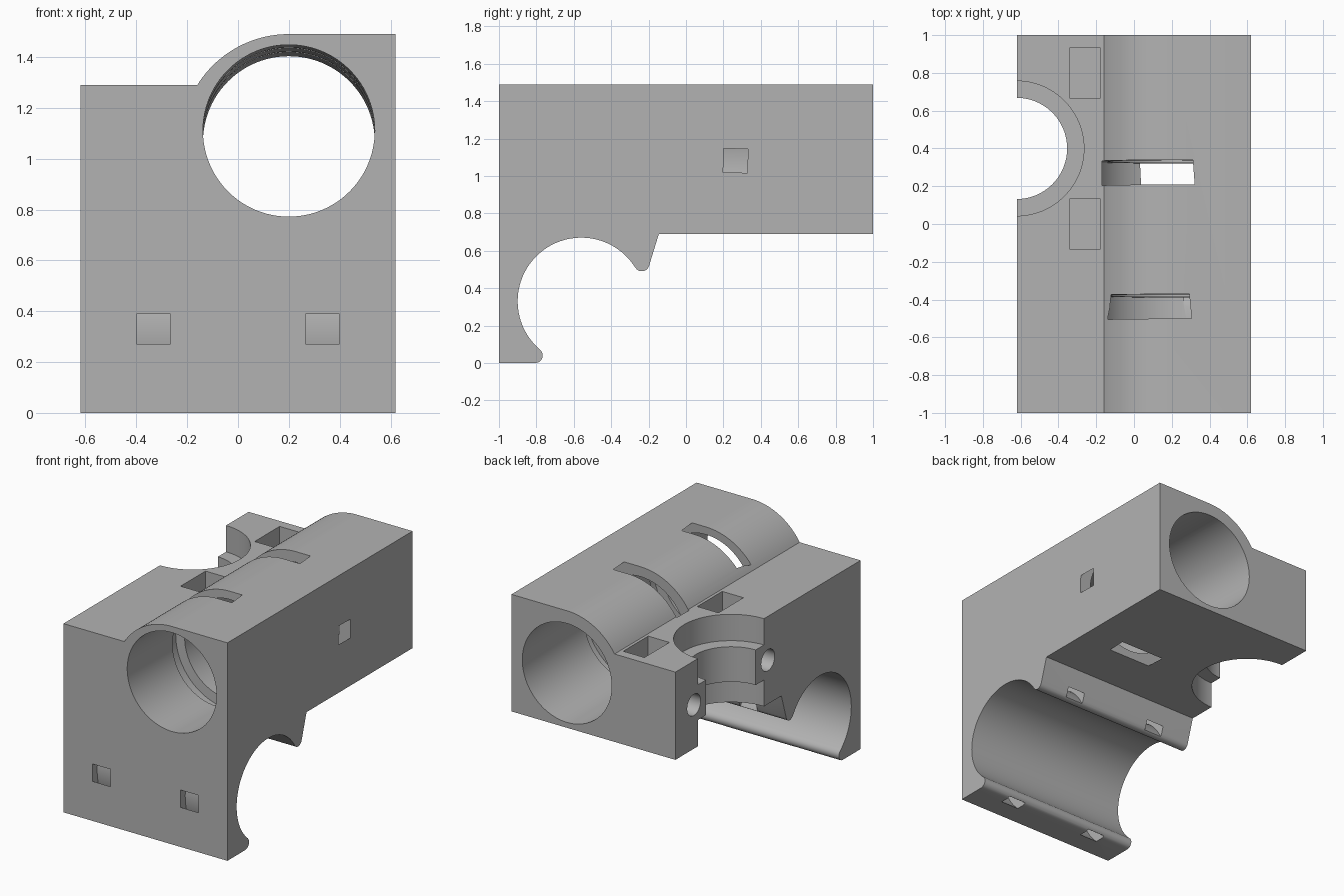
import bpy, bmesh, math
from mathutils import Matrix, Vector

if "Cube" in bpy.data.objects:
    bpy.data.objects.remove(bpy.data.objects["Cube"])

grey = bpy.data.materials.new("plain grey")
grey.use_nodes = True
colour = (0.45, 0.45, 0.45, 1)
grey.diffuse_color = colour
grey.node_tree.nodes["Principled BSDF"].inputs["Base Color"].default_value = colour


def arc(cx, cy, r, start, end, n):
    """Points on a circle from start to end, in degrees."""
    angles = [math.radians(start + (end - start) * i / n) for i in range(n + 1)]
    return [(cx + r * math.cos(a), cy + r * math.sin(a)) for a in angles]


def to_object(name, bm):
    bmesh.ops.recalc_face_normals(bm, faces=bm.faces)
    mesh = bpy.data.meshes.new(name)
    bm.to_mesh(mesh)
    bm.free()
    mesh.materials.append(grey)
    obj = bpy.data.objects.new(name, mesh)
    bpy.context.collection.objects.link(obj)
    return obj


def extrude(name, points, vector):
    """Solid made by sweeping a closed outline along a vector."""
    bm = bmesh.new()
    face = bm.faces.new([bm.verts.new(p) for p in points])
    top = bmesh.ops.extrude_face_region(bm, geom=[face])["geom"]
    verts = [v for v in top if isinstance(v, bmesh.types.BMVert)]
    bmesh.ops.translate(bm, verts=verts, vec=vector)
    return to_object(name, bm)


def box(name, low, high):
    low, high = Vector(low), Vector(high)
    bm = bmesh.new()
    bmesh.ops.create_cube(bm, size=1, matrix=Matrix.Translation((low + high) / 2)
                          @ Matrix.Diagonal((*(high - low), 1)))
    return to_object(name, bm)


def rod(name, start, end, radius, sides=96):
    start, end = Vector(start), Vector(end)
    turn = (end - start).to_track_quat("Z", "Y").to_matrix().to_4x4()
    bm = bmesh.new()
    bmesh.ops.create_cone(bm, cap_ends=True, segments=sides, radius1=radius, radius2=radius,
                          depth=(end - start).length,
                          matrix=Matrix.Translation((start + end) / 2) @ turn)
    return to_object(name, bm)


def combine(target, tool, operation="DIFFERENCE"):
    mod = target.modifiers.new("cut", "BOOLEAN")
    mod.operation, mod.solver, mod.object = operation, "EXACT", tool
    bpy.context.view_layer.objects.active = target
    bpy.ops.object.modifier_apply(modifier=mod.name)
    bpy.data.objects.remove(tool)


# Side outline with the open clip for the cross rod
clip_y, clip_z, clip_r = -0.56, 0.33, 0.34
side = [(-1, 1.6), (-1, 0)]
side += arc(-0.806, 0.04, 0.04, 270, 409, 8)
side += arc(clip_y, clip_z, clip_r, 229, 32, 56)
side += arc(-0.236, 0.53, 0.04, 212, 344, 8)
side += [(-0.145, 0.69), (1, 0.69), (1, 1.6)]
body = extrude("carriage_body", [(-0.62, y, z) for y, z in side], (1.24, 0, 0))

# Front outline with the rounded sleeve on top
front = [(0.62, -0.2), (0.62, 1.49)]
front += arc(0.2, 1.066, 0.424, 90, 148, 24)
front += [(-0.62, 1.29), (-0.62, -0.2)]
combine(body, extrude("front_outline", [(x, -1.1, z) for x, z in front], (0, 2.2, 0)), "INTERSECT")


# Slightly tilted long bore, with two strap grooves around it
def bore_point(y):
    return Vector((0.2, y, 1.0875 - 0.0225 * y))


combine(body, rod("long_bore", bore_point(-1.2), bore_point(1.2), 0.338))
for y, radius in ((-0.445, 0.405), (0.265, 0.425)):
    combine(body, rod("strap_groove", bore_point(y - 0.065), bore_point(y + 0.065), radius))

# Curved strap tunnels around the clip
for x in (-0.333, 0.333):
    tunnel = rod("strap_tunnel", (x - 0.067, clip_y, clip_z), (x + 0.067, clip_y, clip_z), 0.444)
    core = rod("tunnel_core", (x - 0.2, clip_y, clip_z), (x + 0.2, clip_y, clip_z), 0.39)
    combine(tunnel, core)
    combine(body, tunnel)

# Half-round side recess with a narrower collar halfway down
mount_y = 0.4
for low, high, radius in ((0.5, 0.87, 0.357), (0.8, 1.2, 0.268), (1.11, 1.5, 0.357)):
    combine(body, rod("mount_recess", (-0.622, mount_y, low), (-0.622, mount_y, high), radius))

# Screw holes and nut pockets either side of the recess
for sign in (-1, 1):
    y = mount_y + sign * 0.4
    combine(body, rod("screw_hole", (-0.8, y, 0.99), (-0.25, y, 0.99), 0.073, 32))
    combine(body, box("nut_pocket", (-0.34, y - 0.135, 0.85), (-0.18, y + 0.135, 1.4)))

bpy.ops.object.select_all(action="DESELECT")
body.select_set(True)
bpy.context.view_layer.objects.active = body
bpy.ops.object.shade_smooth_by_angle(angle=math.radians(30))
